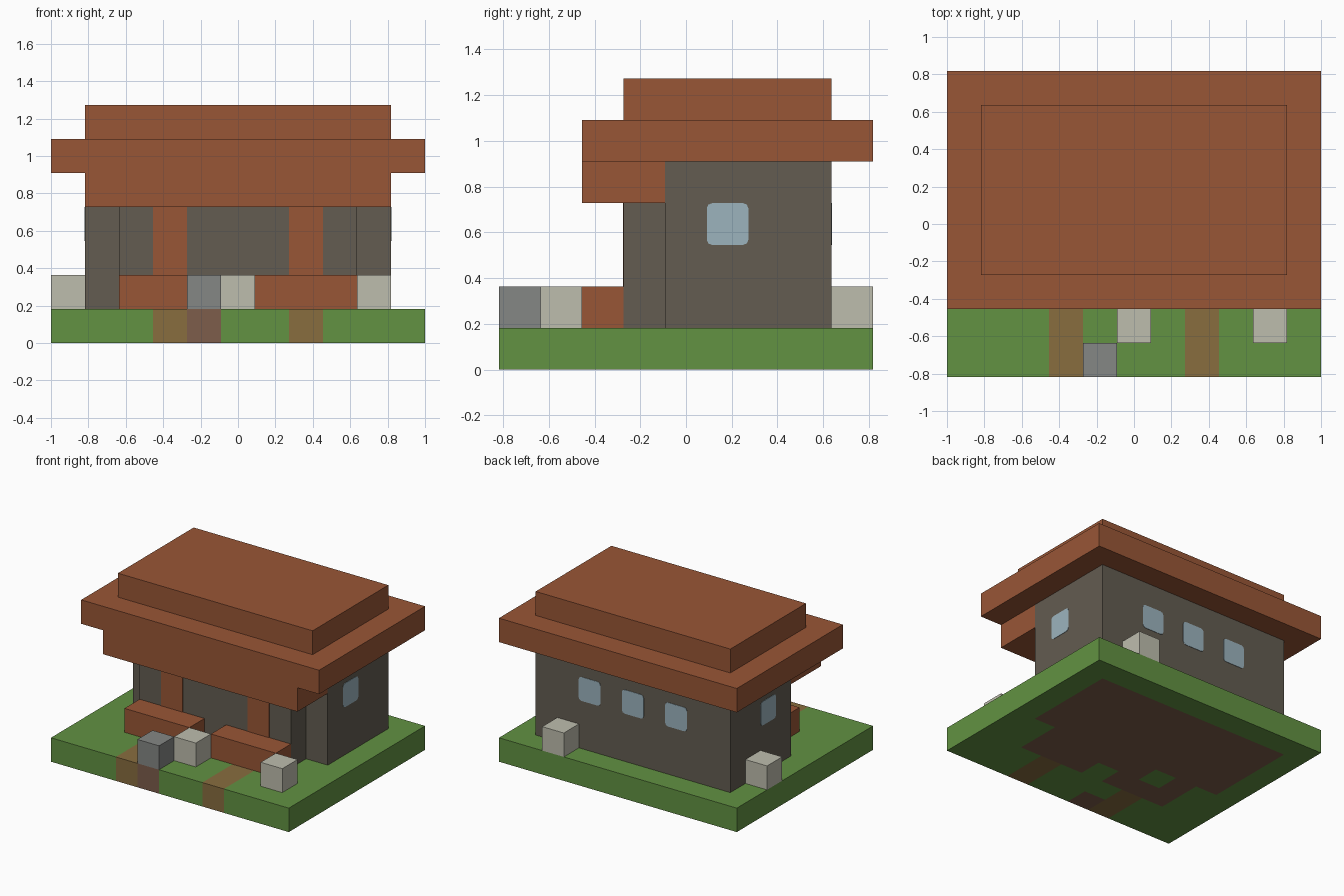
import bpy, bmesh
from mathutils import Vector

cube = bpy.data.objects.get("Cube")
if cube:
    bpy.data.objects.remove(cube, do_unlink=True)

# Everything sits on a block grid: 11 wide, 9 deep, 7 high
U = 2 / 11
NX, NY = 11, 9


def material(name, *srgb):
    linear = [(c / 255 / 12.92) if c < 11 else ((c / 255 + 0.055) / 1.055) ** 2.4 for c in srgb]
    mat = bpy.data.materials.new(name)
    mat.use_nodes = True
    mat.diffuse_color = (*linear, 1)
    mat.node_tree.nodes["Principled BSDF"].inputs["Base Color"].default_value = (*linear, 1)
    return mat


grass = material("grass green", 98, 146, 66)
path = material("path brown", 136, 109, 63)
dirt = material("dirt brown", 125, 93, 75)
timber = material("red timber", 153, 86, 54)
wall = material("wall grey brown", 99, 92, 81)
pale_stone = material("pale stone", 190, 189, 174)
grey_stone = material("grey stone", 133, 135, 133)
glass = material("window blue", 156, 180, 190)


def grid_point(i, j, k):
    return Vector(((i - NX / 2) * U, (j - NY / 2) * U, k * U))


def finish(name, bm, *mats):
    mesh = bpy.data.meshes.new(name)
    bm.to_mesh(mesh)
    bm.free()
    for mat in mats:
        mesh.materials.append(mat)
    obj = bpy.data.objects.new(name, mesh)
    bpy.context.collection.objects.link(obj)
    return obj


def box_mesh(low, high):
    bm = bmesh.new()
    bmesh.ops.create_cube(bm, size=1)
    bmesh.ops.scale(bm, vec=high - low, verts=bm.verts)
    bmesh.ops.translate(bm, vec=(low + high) / 2, verts=bm.verts)
    return bm


def block(name, mat, start, end):
    return finish(name, box_mesh(grid_point(*start), grid_point(*end)), mat)


def plate(name, mat, start, end, axis, rounding=0):
    """Thin panel on a wall, with optional rounded corners around its normal axis."""
    thin = Vector((0, 0, 0))
    thin[axis] = 0.003
    bm = box_mesh(grid_point(*start) - thin, grid_point(*end) + thin)
    if rounding:
        edges = [e for e in bm.edges if abs(e.verts[0].co[axis] - e.verts[1].co[axis]) > 0.001]
        bmesh.ops.bevel(bm, geom=edges, offset=rounding, segments=2, profile=0.5, affect='EDGES')
    return finish(name, bm, mat)


def ground_index(i, j):
    if j < 2 and i in (3, 7):
        return 1
    under_house = 1 <= i <= 9 and 4 <= j <= 7
    under_porch = j == 3 and 2 <= i <= 8 and i != 3
    under_bench = j == 2 and 2 <= i <= 8 and i != 5
    if under_house or under_porch or under_bench or (i, j) == (4, 0):
        return 2
    return 0


# Ground slab, cut into cells; the top shows grass or path, the rest shows soil too
bm = box_mesh(grid_point(0, 0, 0), grid_point(NX, NY, 1))
for axis, count in ((0, NX), (1, NY)):
    normal = Vector((axis == 0, axis == 1, 0))
    for n in range(1, count):
        bmesh.ops.bisect_plane(bm, geom=bm.verts[:] + bm.edges[:] + bm.faces[:],
                               plane_co=grid_point(n, n, 0), plane_no=normal)
for face in bm.faces:
    c = face.calc_center_median() - face.normal * U / 2
    face.material_index = ground_index(int(c.x / U + NX / 2), int(c.y / U + NY / 2))
finish("ground", bm, grass, path, dirt)

# House body and the projecting front room
block("main_walls", wall, (1, 4, 1), (10, 8, 5))
block("front_walls", wall, (2, 3, 1), (9, 4, 4))

# Stepped roof
block("porch_roof", timber, (1, 2, 4), (10, 4, 5))
block("roof_eaves", timber, (0, 2, 5), (11, 9, 6))
block("roof_top", timber, (1, 3, 6), (10, 8, 7))

# Doors and the low benches in front of them
for side, i in (("right", 3), ("left", 7)):
    plate(f"door_{side}", timber, (i, 3, 2), (i + 1, 3, 4), 1)
    block(f"bench_{side}", timber, (i - 1, 2, 1), (i + 2, 3, 2))

# Windows: three at the back, one on each side
for n, i in enumerate((3, 5, 7), 1):
    plate(f"back_window_{n}", glass, (i, 8, 3), (i + 1, 8, 4), 1, 0.022)
for side, i in (("right", 1), ("left", 10)):
    plate(f"side_window_{side}", glass, (i, 5, 3), (i, 6, 4), 0, 0.022)

# Loose stone blocks around the yard
for n, (i, j) in enumerate(((5, 1), (9, 1), (8, 8), (0, 6)), 1):
    block(f"pale_block_{n}", pale_stone, (i, j, 1), (i + 1, j + 1, 2))
block("grey_block", grey_stone, (4, 0, 1), (5, 1, 2))
